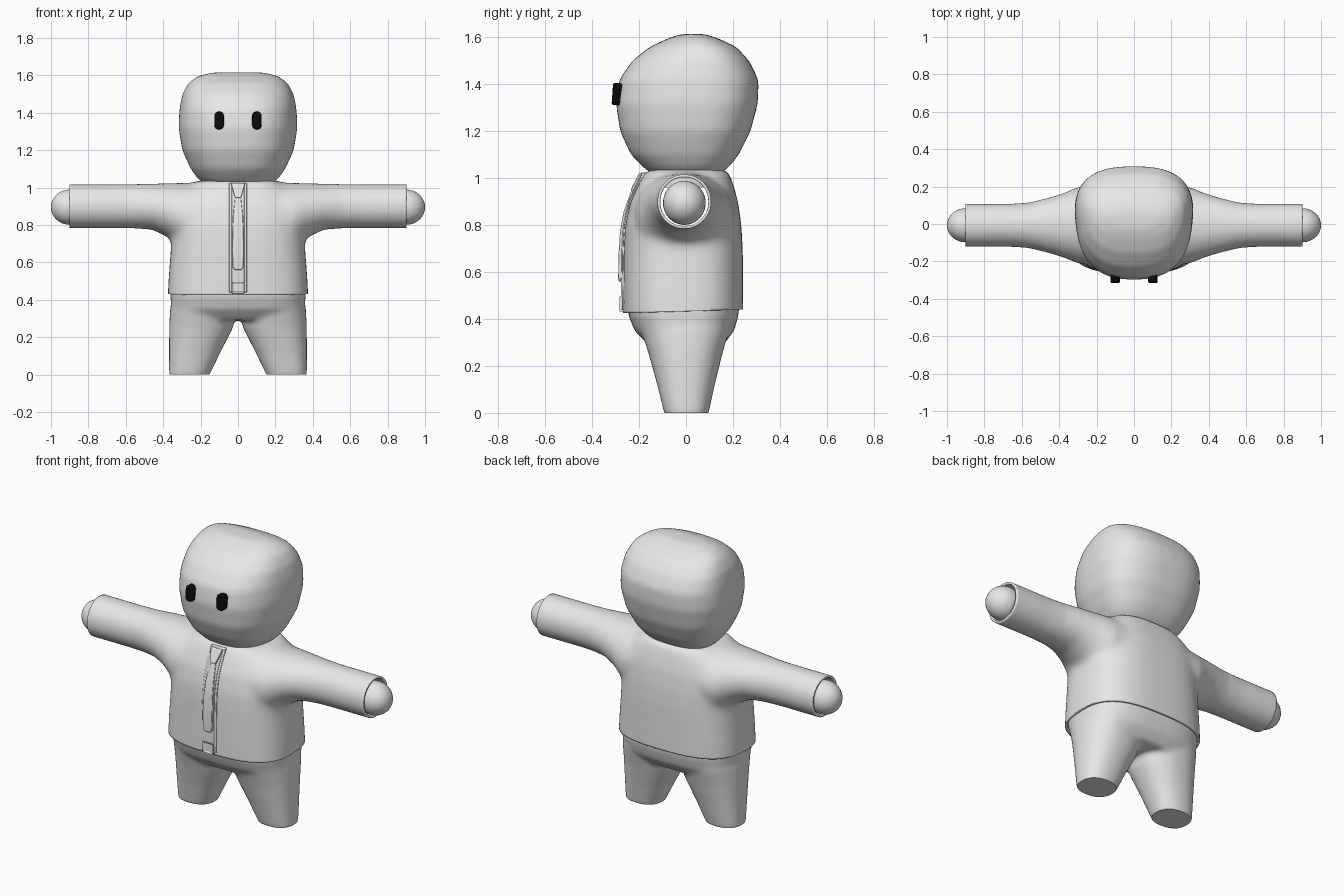
import bpy, bmesh, math
from mathutils import Vector, Matrix

cube = bpy.data.objects.get("Cube")
if cube:
    bpy.data.objects.remove(cube, do_unlink=True)


def material(name, rgb, rough=0.6):
    m = bpy.data.materials.new(name)
    m.use_nodes = True
    m.diffuse_color = (*rgb, 1)
    b = m.node_tree.nodes["Principled BSDF"]
    b.inputs["Base Color"].default_value = (*rgb, 1)
    b.inputs["Roughness"].default_value = rough
    return m


GREY = material("light grey", (0.8, 0.8, 0.8))
BLACK = material("black", (0.003, 0.003, 0.003))


def make(name, bm, mat):
    bmesh.ops.recalc_face_normals(bm, faces=bm.faces)
    me = bpy.data.meshes.new(name)
    bm.to_mesh(me)
    bm.free()
    me.materials.append(mat)
    ob = bpy.data.objects.new(name, me)
    bpy.context.collection.objects.link(ob)
    return ob


def loft(bm, rings):
    """Skin a list of point rings and cap both ends."""
    vs = [[bm.verts.new(p) for p in r] for r in rings]
    n = len(vs[0])
    for a, b in zip(vs, vs[1:]):
        for i in range(n):
            bm.faces.new((a[i], a[(i + 1) % n], b[(i + 1) % n], b[i]))
    bm.faces.new(vs[0][::-1])
    bm.faces.new(vs[-1])


def oval(ru, rv, n, taper=0, count=48):
    """Superellipse outline; taper narrows it towards negative v."""
    pts = []
    for i in range(count):
        a = 2 * math.pi * i / count
        c, s = math.cos(a), math.sin(a)
        u = math.copysign(abs(c) ** (2 / n), c)
        v = math.copysign(abs(s) ** (2 / n), s)
        pts.append((u * ru * (1 + taper * v), v * rv))
    return pts


def upright(bm, rows, n=2.8, taper=0):
    """Rows of z, centre x, centre y, radius x, radius y."""
    loft(bm, [[(cx + u, cy + v, z) for u, v in oval(rx, ry, n, taper)]
              for z, cx, cy, rx, ry in rows])


def fuse(ob, voxel, rounds):
    """Merge overlapping lofts into one soft skin."""
    bpy.context.view_layer.update()
    bmesh_fix = bmesh.new()
    bmesh_fix.from_mesh(ob.data)
    bmesh.ops.recalc_face_normals(bmesh_fix, faces=bmesh_fix.faces)
    bmesh_fix.to_mesh(ob.data)
    bmesh_fix.free()
    r = ob.modifiers.new("fuse", "REMESH")
    r.mode, r.voxel_size = "VOXEL", voxel
    s = ob.modifiers.new("soften", "SMOOTH")
    s.factor, s.iterations = 0.5, rounds
    dg = bpy.context.evaluated_depsgraph_get()
    me = bpy.data.meshes.new_from_object(ob.evaluated_get(dg))
    ob.modifiers.clear()
    me.materials.clear()
    me.materials.append(GREY)
    ob.data = me


def cut(ob, point, normal, fill=False):
    """Trim off everything on the normal's side."""
    bm = bmesh.new()
    bm.from_mesh(ob.data)
    res = bmesh.ops.bisect_plane(bm, geom=bm.verts[:] + bm.edges[:] + bm.faces[:],
                                 plane_co=point, plane_no=normal, clear_outer=True)
    if fill:
        edges = [e for e in res["geom_cut"] if isinstance(e, bmesh.types.BMEdge)]
        bmesh.ops.holes_fill(bm, edges=edges, sides=0)
    bm.to_mesh(ob.data)
    bm.free()


def smooth(ob, angle=40):
    bpy.ops.object.select_all(action="DESELECT")
    ob.select_set(True)
    bpy.context.view_layer.objects.active = ob
    bpy.ops.object.shade_smooth_by_angle(angle=math.radians(angle))


# Head: rounded block, narrower at the face
bm = bmesh.new()
upright(bm, [(1.02, 0, 0, .18, .15), (1.05, 0, 0, .215, .185), (1.1, 0, -.005, .25, .23),
             (1.2, 0, -.003, .295, .278), (1.32, 0, .004, .314, .303),
             (1.42, 0, .012, .309, .297), (1.5, 0, .02, .294, .25),
             (1.56, 0, .03, .262, .185), (1.595, 0, .03, .215, .11),
             (1.615, 0, .03, .14, .05)], 2.6, .1)
head = make("head", bm, GREY)
fuse(head, .014, 14)
smooth(head)

# Neck
bm = bmesh.new()
upright(bm, [(.96, 0, 0, .17, .15), (1.1, 0, 0, .17, .15)], 2)
smooth(make("neck", bm, GREY))

# Jacket: body and flared sleeves fused, then trimmed open
bm = bmesh.new()
upright(bm, [(.36, 0, -.012, .378, .256), (.5, 0, -.012, .372, .256),
             (.7, 0, -.012, .357, .254), (.8, 0, -.012, .358, .248),
             (.9, 0, -.008, .35, .23), (.98, 0, 0, .3, .2), (1.037, 0, .005, .22, .172)])
SLEEVE = [(.1, .86, .225, .17), (.3, .845, .205, .18), (.38, .88, .172, .143),
          (.46, .898, .148, .123), (.56, .9, .123, .119), (.66, .9, .116, .118),
          (.96, .9, .117, .118)]
for s in (1, -1):
    loft(bm, [[(s * x, u - .007, cz + v) for u, v in oval(ry, rz, 2)]
              for x, cz, ry, rz in SLEEVE])
jacket = make("jacket", bm, GREY)
fuse(jacket, .013, 24)
cut(jacket, (0, 0, .433), (0, .03, -1))
for s in (1, -1):
    cut(jacket, (s * .902, 0, 0), (s, 0, 0))


def front_y(z):
    """Depth of the jacket front on the centre line."""
    hit, loc, _, _ = jacket.ray_cast(Vector((0, -1, min(z, 1.01))), Vector((0, 1, 0)))
    return loc.y if hit else -.2


bpy.context.view_layer.update()


def ribbon(name, rows):
    """Strip following the jacket front; rows of z, half width, raise."""
    bm = bmesh.new()
    rings = []
    for z, w, up in rows:
        y = front_y(z)
        rings.append([(-w, y - up, z), (w, y - up, z), (w, y + .012, z), (-w, y + .012, z)])
    loft(bm, rings)
    ob = make(name, bm, GREY)
    b = ob.modifiers.new("bevel", "BEVEL")
    b.width, b.segments = .003, 2
    smooth(ob, 30)


# Placket edges, tie blade and knot
zs = [.44 + .0585 * i for i in range(11)]
ribbon("placket", [(z, .047, .005) for z in zs])
ribbon("placket_centre", [(z, .034, .009) for z in zs])
ribbon("tie_blade", [(.56, .018, .02), (.575, .029, .022), (.67, .031, .022),
                     (.77, .029, .02), (.86, .025, .019), (.945, .016, .018)])
ribbon("tie_knot", [(.945, .016, .02), (.965, .022, .023), (1.02, .037, .02)])

# Buckle with a recessed centre
bm = bmesh.new()
bmesh.ops.create_cube(bm, size=1, matrix=Matrix.Translation((0, front_y(.46) - .003, .464))
                      @ Matrix.Diagonal((.066, .024, .062, 1)))
bm.faces.ensure_lookup_table()
face = min(bm.faces, key=lambda f: f.calc_center_median().y)
bmesh.ops.inset_region(bm, faces=[face], thickness=.015)
bmesh.ops.translate(bm, verts=face.verts, vec=(0, .007, 0))
make("buckle", bm, GREY)

shell = jacket.modifiers.new("cloth", "SOLIDIFY")
shell.thickness, shell.offset = .012, -1
smooth(jacket)

# Trousers: hips and two tapering legs fused, soles cut flat
bm = bmesh.new()
upright(bm, [(.29, 0, 0, .34, .16), (.35, 0, -.007, .355, .212),
             (.42, 0, -.011, .362, .236), (.53, 0, -.011, .36, .24)])
for s in (1, -1):
    upright(bm, [(-.014, s * .263, .002, .106, .092), (.12, s * .231, 0, .138, .123),
                 (.25, s * .197, -.002, .171, .157), (.36, s * .187, -.004, .176, .19)], 2.3)
trousers = make("trousers", bm, GREY)
fuse(trousers, .012, 14)
cut(trousers, (0, 0, 0), (0, 0, -1), True)
smooth(trousers)

# Hands and eyes
for s, side in ((1, "left"), (-1, "right")):
    bm = bmesh.new()
    bmesh.ops.create_uvsphere(bm, u_segments=32, v_segments=20, radius=1,
                              matrix=Matrix.Translation((s * .9, -.007, .895))
                              @ Matrix.Diagonal((.1, .091, .094, 1)))
    smooth(make(side + "_hand", bm, GREY))

    bm = bmesh.new()
    bmesh.ops.create_cube(bm, size=1, matrix=Matrix.Translation((s * .101, -.288, 1.358))
                          @ Matrix.Rotation(math.radians(-4), 4, "X")
                          @ Matrix.Diagonal((.05, .052, .094, 1)))
    bmesh.ops.bevel(bm, geom=[e for e in bm.edges if abs(
        (e.verts[0].co - e.verts[1].co).y) > .04], offset=.022, segments=4,
        profile=.5, affect="EDGES")
    eye = make(side + "_eye", bm, BLACK)
    b = eye.modifiers.new("bevel", "BEVEL")
    b.width, b.segments = .007, 2
    smooth(eye)
